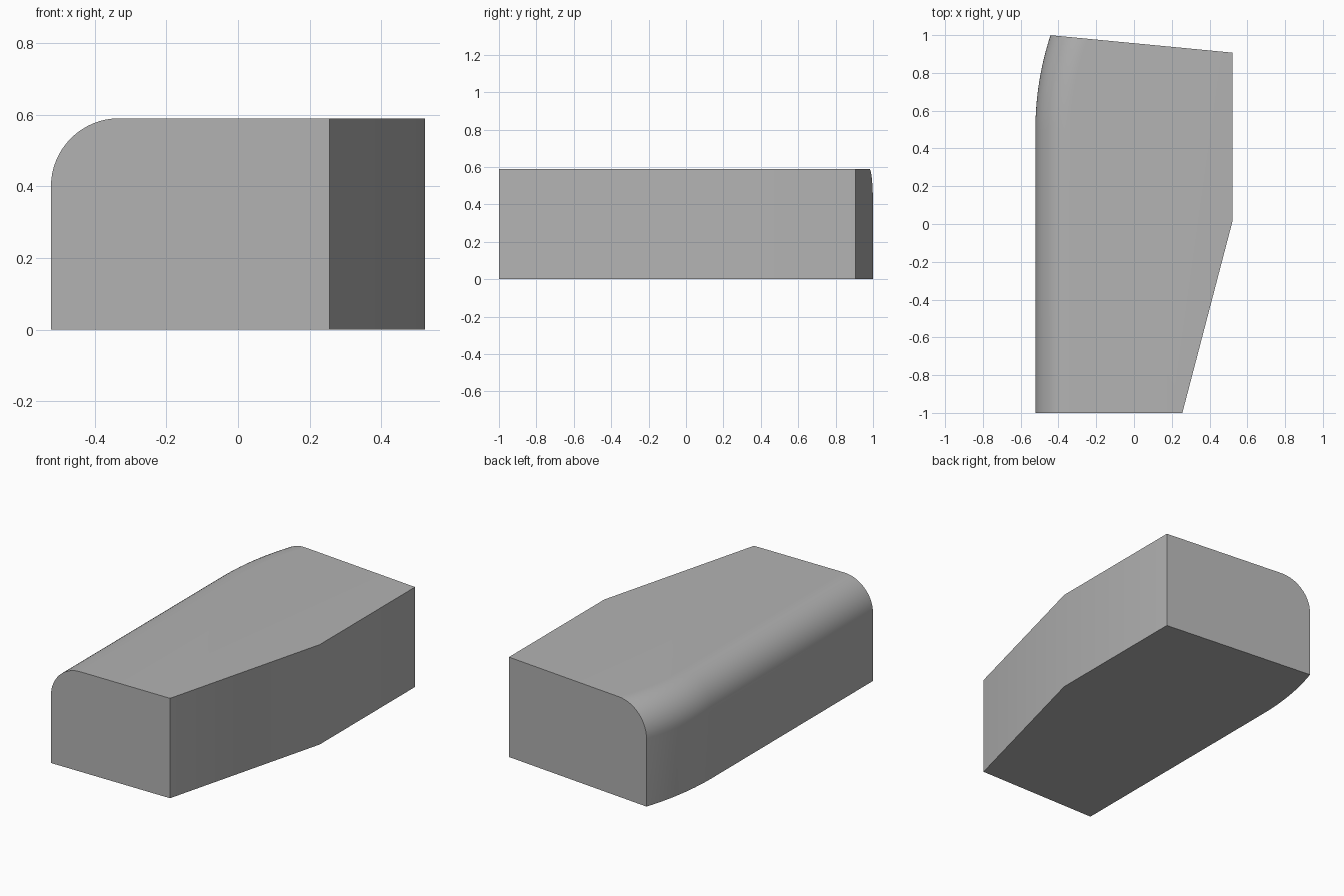
import bpy, bmesh, math
from mathutils import Vector
from mathutils.geometry import intersect_line_sphere_2d

cube = bpy.data.objects.get("Cube")
if cube:
    bpy.data.objects.remove(cube)

HALF, HEIGHT, FILLET = 0.522, 0.59, 0.19
BEND_Y, BEND_R = 0.5, 1.6
RIGHT = [Vector((0.522, 0.907)), Vector((0.522, 0.017)), Vector((0.256, -1.0))]
BACK_TIP = Vector((-0.447, 1.0))
CENTRE = Vector((BEND_R - HALF, BEND_Y))

mat = bpy.data.materials.new("plain grey")
mat.use_nodes = True
GREY = (0.45, 0.45, 0.45, 1)
mat.diffuse_color = GREY
mat.node_tree.nodes["Principled BSDF"].inputs["Base Color"].default_value = GREY


def side_path(inset):
    """Curved side seen from above, moved inward, ending on the slanted back."""
    r = BEND_R - inset
    along = BACK_TIP - RIGHT[0]
    hits = intersect_line_sphere_2d(RIGHT[0], BACK_TIP + along, CENTRE, r, False)
    end = min((h for h in hits if h), key=lambda h: h.x)
    sweep = math.asin((end.y - BEND_Y) / r)
    arc = [CENTRE + r * Vector((-math.cos(sweep * i / 16), math.sin(sweep * i / 16)))
           for i in range(17)]
    return [Vector((-HALF + inset, -1.0))] + arc


bm = bmesh.new()

# Side wall and rounded upper edge, as rows from the bottom up
profile = [(0, 0)]
for i in range(17):
    a = math.pi / 2 * i / 16
    profile.append((FILLET * (1 - math.cos(a)), HEIGHT - FILLET + FILLET * math.sin(a)))
rows = [[bm.verts.new((p.x, p.y, z)) for p in side_path(d)] for d, z in profile]
for low, high in zip(rows, rows[1:]):
    for i in range(len(low) - 1):
        bm.faces.new((low[i], high[i], high[i + 1], low[i + 1]))

# Straight and tapered opposite side
bottom = [bm.verts.new((p.x, p.y, 0)) for p in RIGHT]
top = [bm.verts.new((p.x, p.y, HEIGHT)) for p in RIGHT]
for i in range(2):
    bm.faces.new((bottom[i], bottom[i + 1], top[i + 1], top[i]))

# Top, bottom, front and back caps
bm.faces.new(rows[-1] + top)
bm.faces.new(rows[0] + bottom)
bm.faces.new([r[0] for r in rows] + [top[-1], bottom[-1]])
bm.faces.new([r[-1] for r in rows] + [top[0], bottom[0]])
bmesh.ops.recalc_face_normals(bm, faces=bm.faces[:])

mesh = bpy.data.meshes.new("rounded_block")
bm.to_mesh(mesh)
bm.free()
mesh.materials.append(mat)
block = bpy.data.objects.new("rounded_block", mesh)
bpy.context.collection.objects.link(block)

bpy.ops.object.select_all(action='DESELECT')
block.select_set(True)
bpy.context.view_layer.objects.active = block
bpy.ops.object.shade_smooth_by_angle(angle=math.radians(30))
